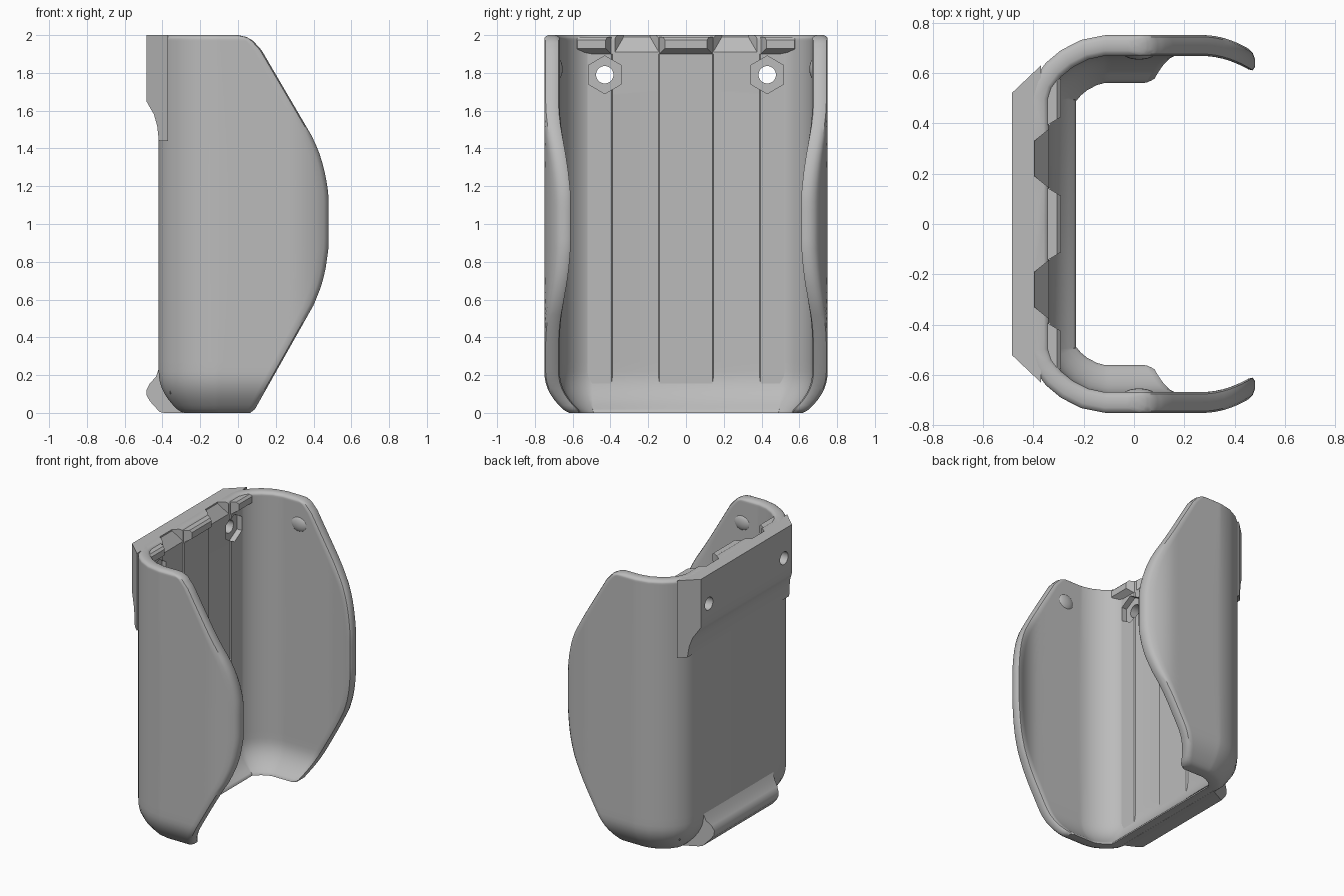
import bpy, bmesh, math
from mathutils import Vector

cube = bpy.data.objects.get("Cube")
if cube:
    bpy.data.objects.remove(cube)

grey = bpy.data.materials.new("plain grey")
grey.use_nodes = True
grey.diffuse_color = (0.5, 0.5, 0.5, 1)
grey.node_tree.nodes["Principled BSDF"].inputs["Base Color"].default_value = (0.5, 0.5, 0.5, 1)


def make(name, verts, faces):
    mesh = bpy.data.meshes.new(name)
    mesh.from_pydata(verts, [], faces)
    bm = bmesh.new()
    bm.from_mesh(mesh)
    bmesh.ops.recalc_face_normals(bm, faces=bm.faces)
    bm.to_mesh(mesh)
    bm.free()
    mesh.materials.append(grey)
    obj = bpy.data.objects.new(name, mesh)
    bpy.context.collection.objects.link(obj)
    return obj


def activate(obj):
    bpy.ops.object.select_all(action='DESELECT')
    obj.select_set(True)
    bpy.context.view_layer.objects.active = obj


def finish(obj, angle=35):
    """Apply all modifiers, then smooth the soft edges."""
    activate(obj)
    for mod in list(obj.modifiers):
        bpy.ops.object.modifier_apply(modifier=mod.name)
    bpy.ops.object.shade_smooth_by_angle(angle=math.radians(angle))


def prism(name, profile, width, centre=0.0):
    """Extrude an x-z profile along y; width(x) gives the half width."""
    n = len(profile)
    verts = [(x, centre + s * width(x), z) for s in (-1, 1) for x, z in profile]
    faces = [tuple(range(n)), tuple(range(n, 2 * n))]
    faces += [(i, (i + 1) % n, n + (i + 1) % n, n + i) for i in range(n)]
    return make(name, verts, faces)


def rod(name, sides, radius, x0, x1, y, z):
    """Prism along x with one corner pointing up."""
    ring = [(radius * math.sin(math.tau * i / sides), radius * math.cos(math.tau * i / sides))
            for i in range(sides)]
    verts = [(x, y + a, z + b) for x in (x0, x1) for a, b in ring]
    faces = [tuple(range(sides)), tuple(range(sides, 2 * sides))]
    faces += [(i, (i + 1) % sides, sides + (i + 1) % sides, sides + i) for i in range(sides)]
    return make(name, verts, faces)


def cut(obj, cutter):
    cutter.hide_render = True
    cutter.hide_set(True)
    mod = obj.modifiers.new(cutter.name, 'BOOLEAN')
    mod.operation = 'DIFFERENCE'
    mod.solver = 'EXACT'
    mod.object = cutter


# Front edge of the side walls: (height, reach)
EDGE = [(0, .065), (.02, .09), (.57, .4), (.66, .437), (.75, .462), (.88, .48), (1.15, .48),
        (1.25, .465), (1.35, .44), (1.45, .4), (1.92, .125), (1.97, .08), (1.99, .045), (2, .0)]


def reach(z):
    for (z0, x0), (z1, x1) in zip(EDGE, EDGE[1:]):
        if z <= z1:
            return x0 + (x1 - x0) * (z - z0) / (z1 - z0)
    return EDGE[-1][1]


# Back corner of the outer wall, from the middle of the back to the side
CORNER = [(-.42, 0), (-.42, .5), (-.398, .575), (-.35, .64), (-.29, .69), (-.21, .731), (-.12, .749)]
WALL = .082


def section(z):
    """Half of the C-shaped cross-section at height z, as a closed loop."""
    inset = .12 * max(0, (.22 - z) / .22) ** 2.2
    thin = .02 * max(0, (z - 1.98) / .02) ** 2 + .012 * max(0, (.02 - z) / .02) ** 2
    outer, inner = [], []
    for i, p in enumerate(CORNER):
        a, b = Vector(CORNER[max(i - 1, 0)]), Vector(CORNER[min(i + 1, len(CORNER) - 1)])
        t = (b - a).normalized()
        n = Vector((-t.y, t.x))
        if i < 1:
            n = Vector((-1, 0))
        if i == len(CORNER) - 1:
            n = Vector((0, 1))
        p = Vector(p)
        outer.append(p - n * (inset + thin))
        inner.append(p - n * (inset + WALL - thin))
    end, start, steps = reach(z), CORNER[-1][0], 16

    def side(x, depth):
        return Vector((x, .75 - .07 * max(0, (x - .27) / .21) ** 2 - inset - depth))
    for i in range(1, steps + 1):
        x = start + (end - .025 - start) * i / steps
        outer.append(side(x, thin))
        inner.append(side(x, WALL - thin))
    rim = [side(end - .008, thin + .007), side(end, thin + .025),
           side(end, WALL - thin - .025), side(end - .008, WALL - thin - .007)]
    return outer + rim + inner[::-1]


# Shell: back plate and both wrapping walls
levels = [0, .01, .02, .04, .07, .1, .13, .16, .19, .22]
levels += [.22 + i * .05 for i in range(1, 35)]
levels += [1.94, 1.955, 1.97, 1.98, 1.985, 1.99, 1.995, 2]
loops = [section(z) for z in levels]
n = len(loops[0])
verts = [(p.x, p.y, z) for z, loop in zip(levels, loops) for p in loop]
faces = [(k * n + i, k * n + i + 1, k * n + n + i + 1, k * n + n + i)
         for k in range(len(levels) - 1) for i in range(n - 1)]
for base in (0, (len(levels) - 1) * n):
    faces += [(base + i, base + i + 1, base + n - 2 - i, base + n - 1 - i) for i in range(n // 2 - 1)]
shell = make("holder_shell", verts, faces)
mirror = shell.modifiers.new("mirror", 'MIRROR')
mirror.use_axis = (False, True, False)
mirror.use_clip = True

# Thick mounting band across the top of the back
band = prism("mounting_band", [(-.485, 2), (-.485, 1.65), (-.468, 1.62), (-.445, 1.58), (-.428, 1.52),
                               (-.419, 1.44), (-.37, 1.44), (-.37, 2)],
             lambda x: .52 + (x + .485) * .95)

# Nub at the bottom of the back
nub = prism("bottom_nub", [(-.4, .27), (-.42, .235), (-.435, .19), (-.468, .155), (-.485, .12), (-.483, .09),
                           (-.465, .06), (-.415, .005), (-.39, 0), (-.29, 0), (-.29, .04), (-.36, .16)],
            lambda x: .4 + (x + .42) * .5)

# Screw holes, hexagonal nut pockets and lead-in scoops
for side, y in (("right", -.43), ("left", .43)):
    hole = rod(side + "_hole_cutter", 32, .046, -.6, -.2, y, 1.79)
    cut(shell, hole)
    cut(band, hole)
    cut(shell, rod(side + "_nut_cutter", 6, .1, -.395, -.2, y, 1.79))
    scoop = prism(side + "_scoop_cutter", [(-.395, 2.05), (-.395, 1.99), (-.33, 1.9), (-.2, 1.9), (-.2, 2.05)],
                  lambda x: .07 + (x + .395) * .8, .26 * math.copysign(1, y))
    cut(shell, scoop)
    cut(band, scoop)

# Retaining teeth along the top of the plate
tooth = [(-.36, 1.9), (-.338, 1.9), (-.29, 1.93), (-.29, 1.975), (-.305, 1.99), (-.36, 1.99)]
finish(prism("middle_tooth", tooth, lambda x: .112 + (-.29 - x) * .6), 20)
for side, y in (("right", -.5), ("left", .5)):
    finish(prism(side + "_tooth", tooth, lambda x: .075 + (-.29 - x) * .6, y), 20)

# Slim raised rails on the inside of the plate
rail = [(-.36, .1), (-.338, .1), (-.33, .11), (-.33, 1.9), (-.36, 1.9)]
finish(prism("middle_rail", rail, lambda x: .14 + (-.33 - x) * .8))
for side, y in (("right", -.48), ("left", .48)):
    strip = prism(side + "_rail", rail, lambda x: .085 + (-.33 - x) * .8, y)
    cut(strip, bpy.data.objects[side + "_nut_cutter"])
    finish(strip)

# Small grip bumps near the top of the inner walls
for side, s in (("right", -1), ("left", 1)):
    bpy.ops.mesh.primitive_uv_sphere_add(segments=24, ring_count=12, radius=1, location=(.02, s * .685, 1.82))
    bump = bpy.context.object
    bump.name = side + "_grip_bump"
    bump.scale = (.07, .032, .06)
    bump.data.materials.append(grey)
    bpy.ops.object.shade_smooth()

for part in (shell, band, nub):
    finish(part)
